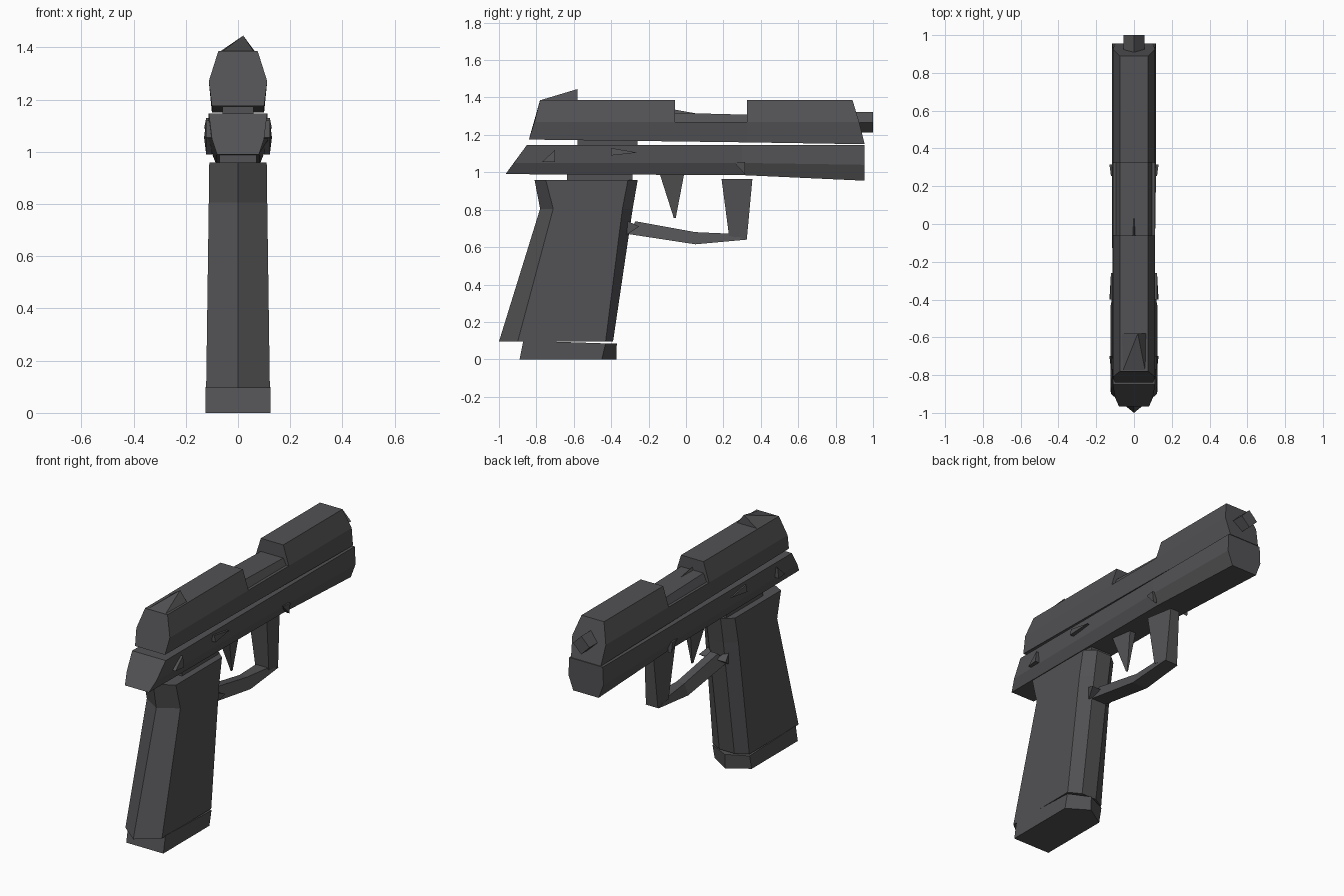
import bpy, bmesh

cube = bpy.data.objects.get("Cube")
if cube:
    bpy.data.objects.remove(cube, do_unlink=True)

gunmetal = bpy.data.materials.new("dark_gunmetal")
gunmetal.use_nodes = True
colour = (0.085, 0.085, 0.09, 1)
gunmetal.diffuse_color = colour
gunmetal.node_tree.nodes["Principled BSDF"].inputs["Base Color"].default_value = colour


def finish(name, bm):
    bmesh.ops.recalc_face_normals(bm, faces=bm.faces)
    mesh = bpy.data.meshes.new(name)
    bm.to_mesh(mesh)
    bm.free()
    mesh.materials.append(gunmetal)
    obj = bpy.data.objects.new(name, mesh)
    bpy.context.collection.objects.link(obj)
    return obj


def loft(name, halves):
    """Skin a chain of symmetric rings, each given as its +x half."""
    bm = bmesh.new()
    rings = []
    for half in halves:
        mirrored = [(-x, y, z) for x, y, z in reversed(half) if x > 0]
        rings.append([bm.verts.new(p) for p in half + mirrored])
    for a, b in zip(rings, rings[1:]):
        for i in range(len(a)):
            j = (i + 1) % len(a)
            bm.faces.new((a[i], a[j], b[j], b[i]))
    bm.faces.new(rings[0])
    bm.faces.new(rings[-1])
    return finish(name, bm)


def hull(name, points):
    bm = bmesh.new()
    for p in points:
        bm.verts.new(p)
    bmesh.ops.convex_hull(bm, input=bm.verts[:])
    return finish(name, bm)


def block(name, w, y0, y1, z0, z1):
    return hull(name, [(x, y, z) for x in (-w, w) for y in (y0, y1) for z in (z0, z1)])


# Slide: two tall ends joined by a low bridge at the ejection port
def slide_ring(y_low, y_mid, y_top, z_low):
    return [(0.1, y_low, z_low), (0.112, y_mid, 1.27), (0.075, y_top, 1.387)]


port_back, port_front = -0.06, 0.325
back_cut = slide_ring(port_back, port_back, port_back, 1.165)
front_cut = slide_ring(port_front, port_front, port_front, 1.16)
loft("slide_rear", [slide_ring(-0.84, -0.81, -0.78, 1.175), back_cut])
loft("slide_front", [front_cut, slide_ring(0.955, 0.925, 0.89, 1.15)])
loft("slide_bridge", [back_cut[:2], front_cut[:2]])
loft("chamber", [[(0.1, port_back, 1.26), (0.075, port_back, 1.318)],
                 [(0.1, port_front, 1.26), (0.075, port_front, 1.308)]])
hull("extractor", [(-0.01, -0.06, 1.31), (0.01, -0.06, 1.31), (0, 0.08, 1.31), (0, -0.06, 1.335)])

# Diamond barrel end and rear sight
r, mid = 0.055, 1.267
loft("barrel", [[(0, y, mid - r), (r, y, mid), (0, y, mid + r)] for y in (0.8, 1.0)])
hull("rear_sight", [(-0.075, -0.58, 1.38), (0.068, -0.58, 1.38),
                    (0.06, -0.78, 1.385), (-0.06, -0.78, 1.385), (0.02, -0.58, 1.445)])

# Frame and the narrow blocks joining it to the slide and grip
loft("frame", [
    [(0.08, -0.965, 0.99), (0.1, -0.92, 1.05), (0.112, -0.85, 1.147)],
    [(0.085, 0.3, 0.985), (0.117, 0.3, 1.05), (0.112, 0.3, 1.147)],
    [(0.085, 0.955, 0.955), (0.117, 0.955, 1.04), (0.112, 0.955, 1.147)]])
block("slide_joint", 0.06, -0.58, -0.26, 1.14, 1.18)
block("grip_joint", 0.07, -0.635, -0.285, 0.95, 1.0)


# Grip with a ridge down its back and front
def grip_ring(z, w, ridge, back, front, nose):
    return [(0, ridge, z), (w, back, z), (w, front, z), (0.05, nose, z)]


loft("grip", [
    grip_ring(0.96, 0.11, -0.81, -0.75, -0.31, -0.258),
    grip_ring(0.805, 0.112, -0.78, -0.71, -0.34, -0.285),
    grip_ring(0.095, 0.122, -1.0, -0.9, -0.43, -0.39)])
loft("magazine_base", [
    [(0.124, -0.89, 0), (0.124, -0.45, 0), (0, -0.372, 0)],
    [(0.124, -0.87, 0.1), (0.124, -0.43, 0.085), (0, -0.37, 0.085)]])
for side, label in ((1, "left"), (-1, "right")):
    hull(label + "_magazine_catch", [(side * 0.06, -0.335, 0.75), (side * 0.06, -0.325, 0.66),
                                     (side * 0.09, -0.25, 0.71), (side * 0.02, -0.25, 0.71)])

# Trigger and its guard
loft("trigger", [[(0.04, -0.14, 0.99), (0.02, -0.01, 0.99)],
                 [(0.004, -0.065, 0.755), (0.003, -0.055, 0.755)]])
loft("guard_bottom", [
    [(0.05, -0.31, 0.67), (0.025, -0.27, 0.738)],
    [(0.05, 0.05, 0.615), (0.025, 0.05, 0.68)],
    [(0.045, 0.325, 0.64), (0.04, 0.23, 0.672)]])
loft("guard_front", [
    [(0.06, 0.19, 0.965), (0.03, 0.355, 0.965)],
    [(0.045, 0.23, 0.66), (0.04, 0.325, 0.64)]])

# Small controls on both sides of the frame
controls = {
    "safety_catch": [(-0.77, 1.055), (-0.7, 1.055), (-0.7, 1.12)],
    "slide_release": [(-0.4, 1.13), (-0.4, 1.09), (-0.26, 1.105)],
    "takedown_pin": [(0.255, 1.055), (0.315, 1.055), (0.315, 0.99)],
}
for name, outline in controls.items():
    for side, label in ((1, "left"), (-1, "right")):
        tip_y, tip_z = outline[1]
        points = [(side * 0.1, y, z) for y, z in outline]
        points += [(side * 0.122, y, z) for y, z in outline]
        points.append((side * 0.13, tip_y, tip_z))
        hull(label + "_" + name, points)
